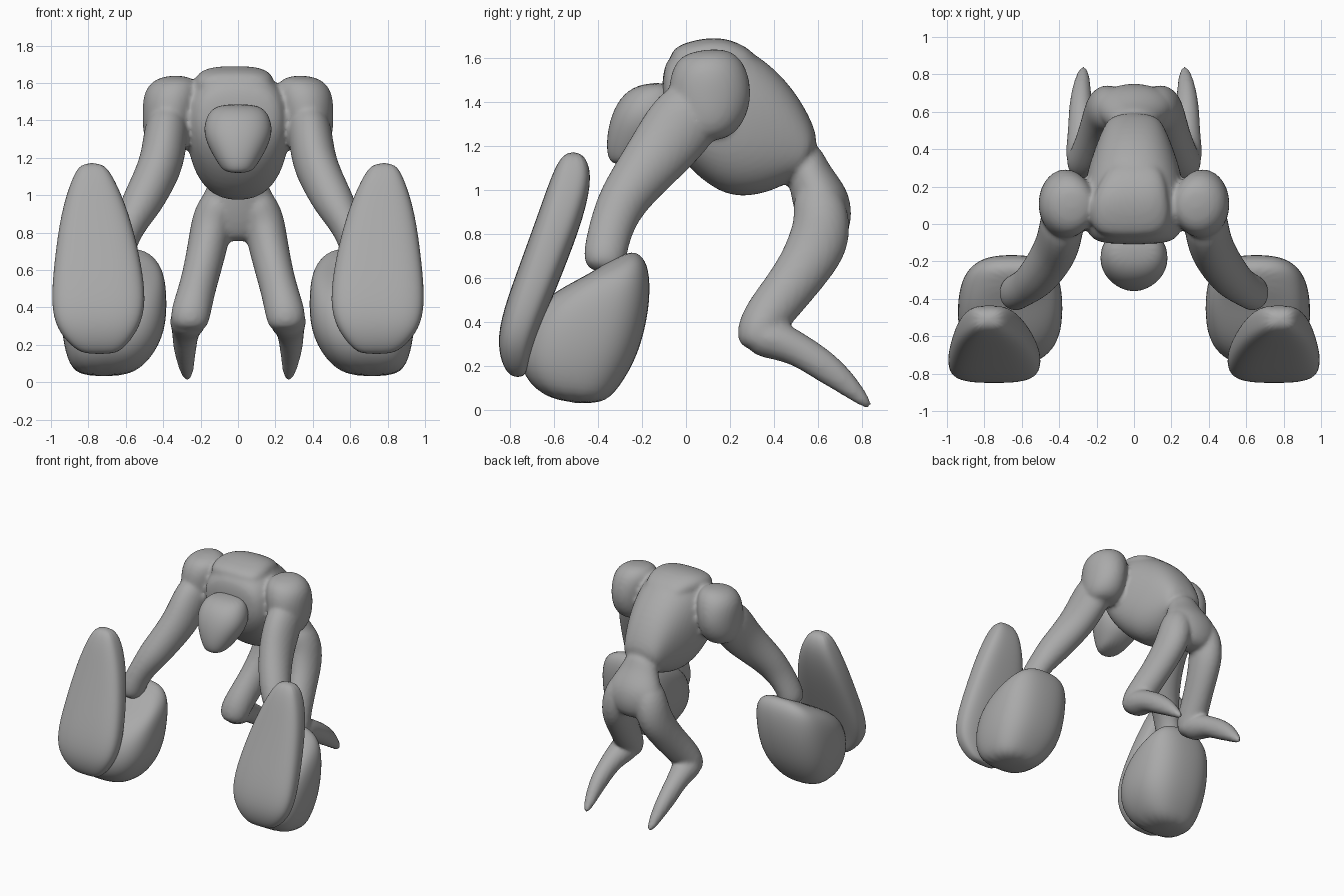
import bpy, bmesh, math
from mathutils import Vector

if "Cube" in bpy.data.objects:
    bpy.data.objects.remove(bpy.data.objects["Cube"])

clay = bpy.data.materials.new("clay grey")
clay.use_nodes = True
clay.diffuse_color = (0.4, 0.4, 0.4, 1)
clay.node_tree.nodes["Principled BSDF"].inputs["Base Color"].default_value = (0.4, 0.4, 0.4, 1)
clay.node_tree.nodes["Principled BSDF"].inputs["Roughness"].default_value = 0.7


def loft(name, rings, power=1.0, sides=16):
    """Skin a row of (centre, half axis, half axis) rings; a low power is boxier."""
    bm = bmesh.new()
    loops = []
    for c, a, b in rings:
        loop = []
        for i in range(sides):
            t = math.tau * (i + 0.5) / sides
            u, v = (math.copysign(abs(f) ** power, f) for f in (math.cos(t), math.sin(t)))
            loop.append(bm.verts.new(Vector(c) + Vector(a) * u + Vector(b) * v))
        loops.append(loop)
    for p, q in zip(loops, loops[1:]):
        for i in range(sides):
            j = (i + 1) % sides
            bm.faces.new((p[i], p[j], q[j], q[i]))
    bm.faces.new(loops[0])
    bm.faces.new(loops[-1])
    bmesh.ops.recalc_face_normals(bm, faces=bm.faces)
    me = bpy.data.meshes.new(name)
    bm.to_mesh(me)
    bm.free()
    me.materials.append(clay)
    me.polygons.foreach_set("use_smooth", [True] * len(me.polygons))
    ob = bpy.data.objects.new(name, me)
    bpy.context.collection.objects.link(ob)
    sub = ob.modifiers.new("smooth", "SUBSURF")
    sub.levels = sub.render_levels = 2
    return ob


def slices(name, rows, side=1, power=1.0):
    """Rows: y, z of one edge, y, z of the other edge, x centre, half width."""
    rings = [((side * x, (y0 + y1) / 2, (z0 + z1) / 2), (w, 0, 0),
              (0, (y1 - y0) / 2, (z1 - z0) / 2)) for y0, z0, y1, z1, x, w in rows]
    return loft(name, rings, power)


def limb(name, path, side):
    """Path: x, y, z, radius across, radius in the side plane."""
    pts = [Vector((side * p[0], p[1], p[2])) for p in path]
    rings = []
    for i, p in enumerate(pts):
        d = (pts[min(i + 1, len(pts) - 1)] - pts[max(i - 1, 0)]).normalized()
        b = d.cross(Vector((1, 0, 0))).normalized()
        rings.append((p, b.cross(d) * path[i][3], b * path[i][4]))
    return loft(name, rings)


# Trunk: hunched chest tapering into the waist, and the pelvis
body = [
    slices("torso", [
        (-.11, 1.54, -.11, 1.34, 0, .17), (-.07, 1.63, -.07, 1.21, 0, .25),
        (.09, 1.70, .02, 1.08, 0, .29), (.28, 1.66, .19, .95, 0, .27),
        (.46, 1.51, .37, .98, 0, .21), (.57, 1.33, .48, 1.04, 0, .16),
        (.61, 1.20, .52, 1.06, 0, .13)], power=.85),
    slices("back_plate", [
        (-.08, 1.64, -.08, 1.5, -.02, .17), (.02, 1.68, .02, 1.5, -.02, .22),
        (.14, 1.70, .14, 1.5, -.02, .21), (.25, 1.67, .25, 1.5, 0, .17),
        (.34, 1.60, .34, 1.48, 0, .12)], power=.7),
    slices("pelvis", [
        (.46, 1.10, .60, 1.24, 0, .12), (.47, 1.0, .64, 1.12, 0, .15),
        (.49, .9, .75, 1.0, 0, .23), (.52, .81, .76, .84, 0, .2),
        (.56, .75, .7, .75, 0, .1)]),
]

for side in (1, -1):
    # Shoulder ball, arm with elbow bulge
    body.append(slices("shoulder", [
        (.0, 1.63, .18, 1.65, .33, .08), (-.07, 1.56, .27, 1.59, .35, .16),
        (-.09, 1.42, .31, 1.44, .37, .145), (-.06, 1.30, .27, 1.3, .37, .14),
        (.0, 1.22, .18, 1.22, .37, .09)], side))
    body.append(limb("arm", [
        (.37, .08, 1.42, .12, .15), (.39, -.03, 1.29, .12, .17),
        (.41, -.12, 1.17, .12, .15), (.46, -.21, 1.06, .115, .13),
        (.52, -.29, .95, .11, .115), (.57, -.33, .86, .09, .105),
        (.62, -.36, .76, .085, .10), (.66, -.38, .62, .09, .10)], side))
    # Leg: thigh folded forward to the knee, shin trailing back to a spike
    body.append(limb("thigh", [
        (.07, .57, 1.02, .09, .1), (.13, .62, .90, .115, .13),
        (.155, .61, .77, .11, .145), (.18, .54, .65, .105, .125),
        (.21, .45, .53, .10, .115), (.24, .36, .42, .105, .11),
        (.26, .32, .34, .11, .10), (.26, .31, .27, .08, .07)], side))
    body.append(limb("shin", [
        (.26, .28, .35, .09, .08), (.265, .38, .33, .105, .10),
        (.28, .50, .285, .075, .075), (.285, .63, .20, .065, .075),
        (.28, .73, .12, .05, .055), (.273, .80, .05, .035, .033),
        (.27, .84, .012, .015, .012)], side))

# Fuse trunk and limbs into one sculpted skin
bpy.ops.object.select_all(action="DESELECT")
for ob in body:
    ob.select_set(True)
    bpy.context.view_layer.objects.active = ob
    bpy.ops.object.modifier_apply(modifier="smooth")
bpy.context.view_layer.objects.active = body[0]
bpy.ops.object.join()
skin = bpy.context.object
skin.name = "body"
fuse = skin.modifiers.new("fuse", "REMESH")
fuse.mode = "VOXEL"
fuse.voxel_size = .015
fuse.use_smooth_shade = True
relax = skin.modifiers.new("relax", "SMOOTH")
relax.factor = .5
relax.iterations = 4

# Head: faceless egg narrowing to the chin
slices("head", [
    (-.20, 1.485, -.08, 1.49, 0, .10), (-.29, 1.44, -.03, 1.45, 0, .165),
    (-.345, 1.34, -.02, 1.34, 0, .195), (-.365, 1.23, -.04, 1.24, 0, .15),
    (-.36, 1.15, -.10, 1.18, 0, .105), (-.33, 1.11, -.2, 1.13, 0, .07)], power=.9)

for side, label in ((1, "left"), (-1, "right")):
    # Massive fist
    slices(label + "_fist", [
        (-.62, .04, -.38, .02, .72, .14), (-.75, .15, -.30, .10, .69, .23),
        (-.77, .30, -.21, .25, .665, .285), (-.72, .45, -.16, .46, .66, .285),
        (-.58, .55, -.16, .62, .65, .26), (-.44, .62, -.19, .70, .64, .2),
        (-.38, .66, -.25, .73, .62, .11)], side, .75)
    # Long shield plate standing on the front of the fist
    slices(label + "_shield", [
        (-.55, 1.175, -.47, 1.175, .78, .06), (-.60, 1.10, -.42, 1.08, .775, .115),
        (-.66, .93, -.46, .88, .765, .185), (-.75, .68, -.56, .62, .75, .235),
        (-.835, .45, -.65, .40, .745, .26), (-.86, .30, -.70, .27, .75, .225),
        (-.83, .19, -.72, .18, .745, .14), (-.79, .15, -.74, .15, .74, .08)], side, .65)
